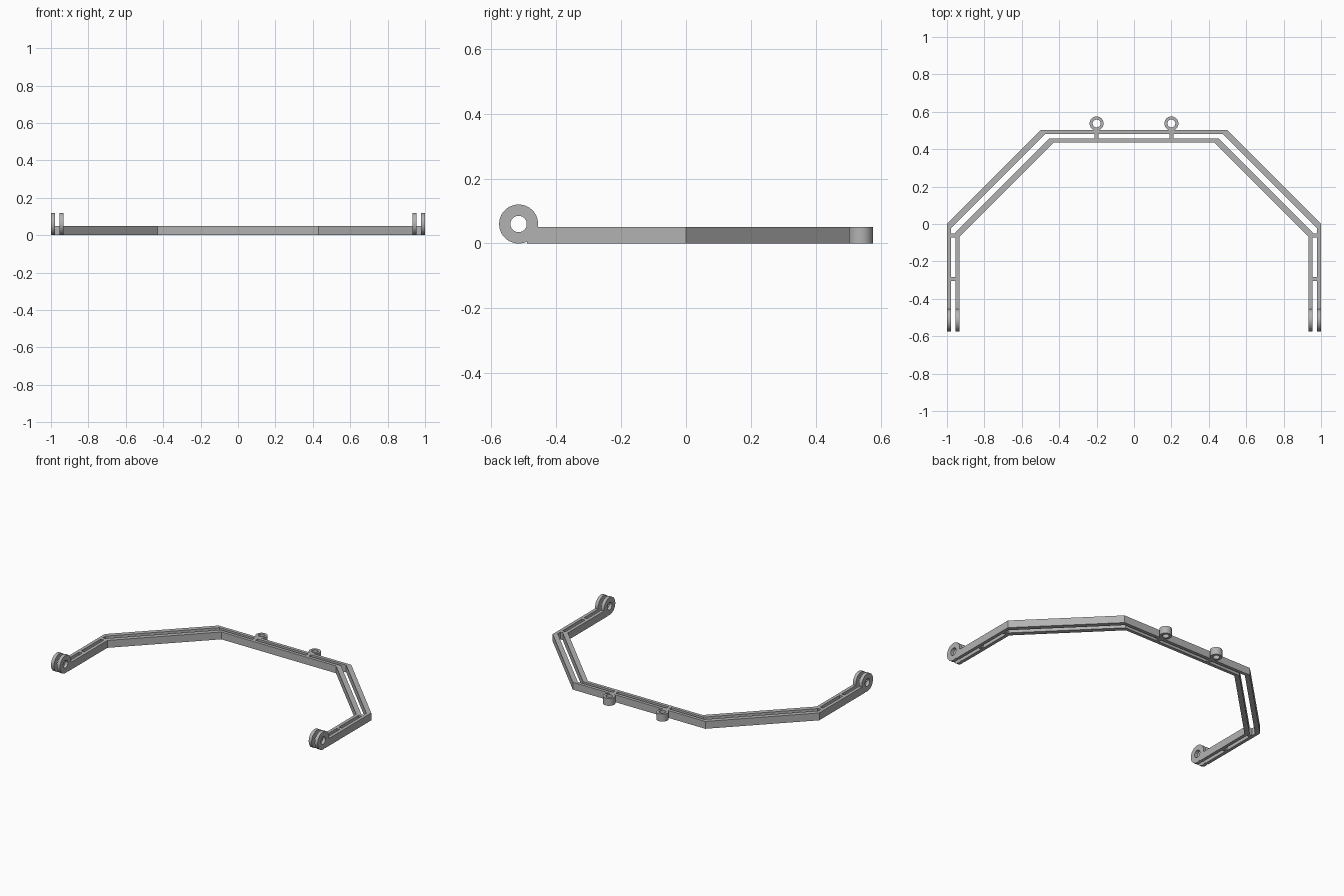
import bpy, bmesh, math
from mathutils import Matrix

cube = bpy.data.objects.get("Cube")
if cube:
    bpy.data.objects.remove(cube, do_unlink=True)

grey = bpy.data.materials.new("plain grey")
grey.use_nodes = True
colour = (0.45, 0.45, 0.45, 1)
grey.diffuse_color = colour
grey.node_tree.nodes["Principled BSDF"].inputs["Base Color"].default_value = colour

HEIGHT = 0.05
BAR = 0.022          # bar thickness
GAP = 0.045          # step from outer to inner rail
ARM_END = -0.49


def finish(name, bm):
    bmesh.ops.recalc_face_normals(bm, faces=bm.faces)
    mesh = bpy.data.meshes.new(name)
    bm.to_mesh(mesh)
    bm.free()
    mesh.materials.append(grey)
    obj = bpy.data.objects.new(name, mesh)
    bpy.context.collection.objects.link(obj)
    return obj


def path(inset):
    """Open bracket outline, moved inward by inset."""
    half = [(-1 + inset, ARM_END), (-1 + inset, -inset), (-0.497 + inset, 0.503 - inset)]
    return half + [(-x, y) for x, y in reversed(half)]


def rail(name, inset):
    bm = bmesh.new()
    rows = [[bm.verts.new((x, y, z)) for x, y in path(d)]
            for d, z in ((inset, 0), (inset + BAR, 0), (inset + BAR, HEIGHT), (inset, HEIGHT))]
    for i in range(4):
        a, b = rows[i], rows[(i + 1) % 4]
        for j in range(len(a) - 1):
            bm.faces.new((a[j], a[j + 1], b[j + 1], b[j]))
    for j in (0, -1):
        bm.faces.new([r[j] for r in rows])
    finish(name, bm)


def ring(name, centre, outer, inner, depth, along_x=False, n=48):
    """Pierced disc, with its axis along z or x."""
    bm = bmesh.new()
    loops = []
    for r, h in ((outer, -depth / 2), (outer, depth / 2), (inner, depth / 2), (inner, -depth / 2)):
        loops.append([bm.verts.new((r * math.cos(t), r * math.sin(t), h))
                      for t in (2 * math.pi * k / n for k in range(n))])
    for i in range(4):
        a, b = loops[i], loops[(i + 1) % 4]
        for k in range(n):
            m = (k + 1) % n
            bm.faces.new((a[k], a[m], b[m], b[k]))
    turn = Matrix.Rotation(math.pi / 2, 4, 'Y') if along_x else Matrix.Identity(4)
    bmesh.ops.transform(bm, matrix=Matrix.Translation(centre) @ turn, verts=bm.verts)
    obj = finish(name, bm)
    bpy.ops.object.select_all(action='DESELECT')
    obj.select_set(True)
    bpy.context.view_layer.objects.active = obj
    bpy.ops.object.shade_smooth_by_angle(angle=math.radians(35))


def web(name, x, y, sx, sy):
    bm = bmesh.new()
    bmesh.ops.create_cube(bm, size=1, matrix=Matrix.Translation((x, y, HEIGHT / 2))
                          @ Matrix.Diagonal((sx, sy, HEIGHT, 1)))
    finish(name, bm)


# Two parallel bent rails
rail("outer_rail", 0)
rail("inner_rail", GAP)

gap_width = GAP - BAR
gap_mid = (GAP + BAR) / 2
for side, s in (("left", 1), ("right", -1)):
    # Pivot eyes at the arm ends
    for layer, inset in (("outer", 0), ("inner", GAP)):
        ring(f"{side}_{layer}_pivot_eye", (s * (1 - inset - BAR / 2), -0.515, 0.06),
             0.06, 0.025, BAR, along_x=True)
    # Webs joining the rails along the arm
    for place, y in (("rear", -0.062), ("front", -0.294)):
        web(f"{side}_{place}_arm_web", s * (1 - gap_mid), y, gap_width, BAR)
    # Mounting eye and web on the back bar
    web(f"{side}_back_web", s * 0.2, 0.503 - gap_mid, BAR, gap_width)
    ring(f"{side}_mounting_eye", (s * 0.2, 0.5375, HEIGHT / 2), 0.0375, 0.021, HEIGHT)
